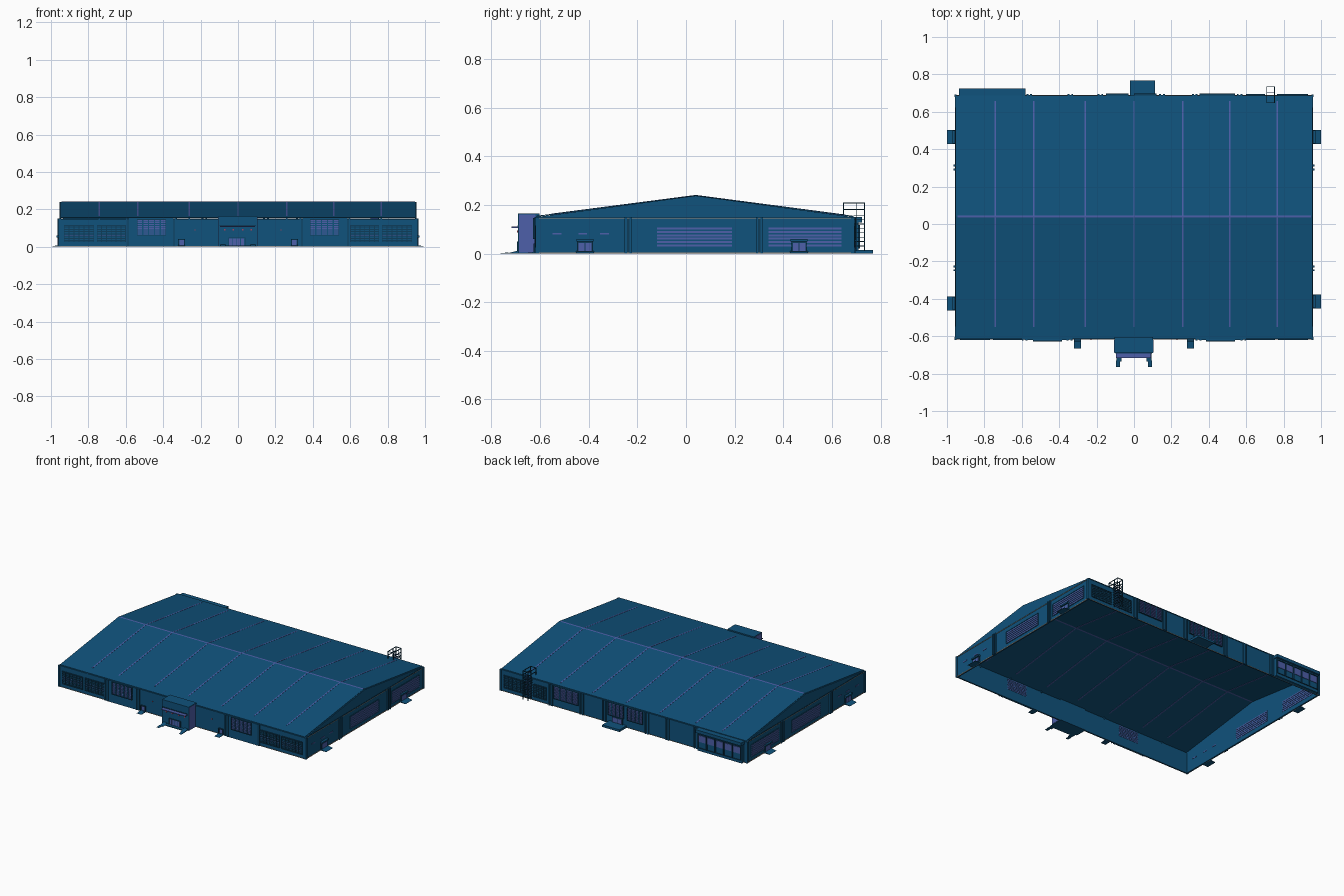
import bpy, bmesh

if "Cube" in bpy.data.objects:
    bpy.data.objects.remove(bpy.data.objects["Cube"])

def material(name, c):
    m = bpy.data.materials.new(name)
    m.diffuse_color = (*c, 1)
    m.use_nodes = True
    m.node_tree.nodes["Principled BSDF"].inputs["Base Color"].default_value = m.diffuse_color
    return m

BLUE = material("wall blue", (0.005, 0.085, 0.20))
PURPLE = material("violet trim", (0.075, 0.115, 0.40))
NAVY = material("dark frame", (0.004, 0.045, 0.10))
BEIGE = material("beige edging", (0.36, 0.27, 0.20))
RED = material("red lamp", (0.40, 0.05, 0.10))

X, YF, YB, TOP = 0.955, -0.615, 0.688, 0.148   # wall extents
RY, RZ, EZ = 0.04, 0.24, 0.155                 # ridge and eave

parts = {}

def solid(name, mat, pts, offset):
    """Prism: polygon pts swept by offset, gathered into a named part."""
    bm = parts.setdefault((name, mat), bmesh.new())
    a = [bm.verts.new(p) for p in pts]
    b = [bm.verts.new([p[i] + offset[i] for i in range(3)]) for p in pts]
    bm.faces.new(a)
    bm.faces.new(b[::-1])
    for i in range(len(a)):
        j = (i + 1) % len(a)
        bm.faces.new((a[i], b[i], b[j], a[j]))

def place(side, u, d, z):
    """Wall coordinates: u along the wall, d outward, z up."""
    return {'F': (u, YF - d, z), 'B': (u, YB + d, z),
            'R': (X + d, u, z), 'L': (-X - d, u, z)}[side]

def block(name, mat, s, u0, u1, d0, d1, z0, z1):
    pts = [place(s, u, d0, z) for u, z in ((u0, z0), (u1, z0), (u1, z1), (u0, z1))]
    p, q = place(s, 0, d0, 0), place(s, 0, d1, 0)
    solid(name, mat, pts, [q[i] - p[i] for i in range(3)])

def ramp(name, mat, s, u0, u1, d0, d1, h):
    pts = [place(s, u0, d, z) for d, z in ((d0, 0), (d1, 0), (d1, 0.001), (d0, h))]
    p, q = place(s, u0, 0, 0), place(s, u1, 0, 0)
    solid(name, mat, pts, [q[i] - p[i] for i in range(3)])

def frame(name, s, u0, u1, z0, z1, d=0.006, t=0.003, mat=None):
    mat = mat or NAVY
    block(name, mat, s, u0, u1, 0, d, z0, z0 + t)
    block(name, mat, s, u0, u1, 0, d, z1 - t, z1)
    block(name, mat, s, u0, u0 + t, 0, d, z0, z1)
    block(name, mat, s, u1 - t, u1, 0, d, z0, z1)

def louvres(name, s, u0, u1, z0, z1, n, mat, d0=-0.01, d1=0.003, fill=0.6):
    step = (z1 - z0) / n
    for i in range(n):
        block(name, mat, s, u0, u1, d0, d1, z0 + i * step, z0 + (i + fill) * step)

def lattice(name, s, u0, u1, z0, z1, cols, rows, base=0.0):
    frame(name, s, u0, u1, z0, z1, base + 0.006)
    w = (u1 - u0) / cols
    for c in range(1, cols):
        block(name, NAVY, s, u0 + c * w - 0.002, u0 + c * w + 0.002, base, base + 0.006, z0, z1)
    louvres(name + "_slats", s, u0 + 0.003, u1 - 0.003, z0 + 0.005, z1, rows, NAVY, base, base + 0.004, 0.4)

def pilaster(s, u, w=0.02, d=0.008):
    for k in (-1, 1):
        block("pilaster", BLUE, s, u + k * w / 2 - 0.005, u + k * w / 2 + 0.005, 0, d, 0, 0.15)
    block("pilaster_groove", NAVY, s, u - w / 2, u + w / 2, 0, 0.003, 0, 0.148)

# Shell: open-bottomed walls with gables
block("front_wall", BLUE, 'F', -X, X, -0.008, 0, 0, TOP)
block("back_wall", BLUE, 'B', -X, X, -0.008, 0, 0, TOP)
for s, k in (('R', 1), ('L', -1)):
    gable = [(k * X, YF, 0), (k * X, YB, 0), (k * X, YB, 0.15), (k * X, RY, RZ - 0.002), (k * X, YF, 0.15)]
    solid("side_wall", BLUE, gable, (-k * 0.008, 0, 0))
    block("side_band", NAVY, s, YF, YB, 0, 0.002, 0.146, 0.151)
    block("side_trim", BEIGE, s, YF, YB, 0, 0.003, 0.144, 0.146)
    block("base_trim", BEIGE, s, YF, YB, 0, 0.003, 0, 0.004)
for s in 'FB':
    block("base_trim", BEIGE, s, -X, X, 0, 0.002, 0, 0.003)
    for k in (-1, 1):
        block("corner_post", BLUE, s, k * X - 0.006, k * X + 0.006, -0.01, 0.004, 0, 0.15)

# Gable roof with violet seams that also show underneath
def roof_slope(name, mat, x0, x1, lift, thick, margin):
    for ye, m in ((YF, margin), (YB, margin * 0.5)):
        f = m / abs(RY - ye)
        y, z = ye + (RY - ye) * f, EZ + (RZ - EZ) * f
        solid(name, mat, [(x0, y, z + lift), (x0, RY, RZ + lift), (x0, RY, RZ + lift - thick),
                          (x0, y, z + lift - thick)], (x1 - x0, 0, 0))

roof_slope("roof", BLUE, -0.948, 0.948, 0.0, 0.004, 0.0)
seams = (-0.742, -0.537, -0.26, 0.0, 0.26, 0.513, 0.765)
for x in seams:
    roof_slope("roof_seam", PURPLE, x - 0.004, x + 0.004, 0.001, 0.0065, 0.063)
    for s in 'FB':
        block("eave_bracket", BLUE, s, x - 0.004, x + 0.004, -0.012, -0.002, 0.14, 0.155)
for dz in (0.0012, -0.0045):
    solid("ridge_cap", PURPLE, [(-0.945, RY - 0.006, RZ - 0.001 + dz), (-0.945, RY, RZ + dz),
                                (-0.945, RY + 0.006, RZ - 0.001 + dz)], (1.89, 0, 0))

# Front: mirrored window bays, side doors and ramps
for k in (-1, 1):
    def span(a, b):
        return sorted((k * a, k * b))
    for a, b in ((0.60, 0.755), (0.77, 0.93)):
        u = span(a, b)
        lattice("front_grille", 'F', *u, 0.025, 0.115, 6, 7)
        louvres("front_grille_blind", 'F', *u, 0.045, 0.105, 4, PURPLE, 0, 0.002, 0.15)
    u = span(0.585, 0.345)
    block("front_bay", BLUE, 'F', *u, 0, 0.006, 0, 0.15)
    u = span(0.54, 0.385)
    frame("bay_window_frame", 'F', *u, 0.06, 0.147, 0.014)
    louvres("bay_window", 'F', *u, 0.066, 0.146, 8, PURPLE, -0.01, 0.009)
    for i in range(1, 5):
        c = u[0] + i * (u[1] - u[0]) / 5
        block("bay_mullion", BLUE, 'F', c - 0.003, c + 0.003, 0, 0.014, 0.062, 0.147)
    block("bay_sill", BEIGE, 'F', *u, 0, 0.012, 0.059, 0.061)
    pilaster('F', k * 0.585)
    pilaster('F', k * 0.345)
    u = span(0.283, 0.32)
    frame("small_door_frame", 'F', *u, 0.004, 0.042, 0.012)
    block("small_door", PURPLE, 'F', u[0] + 0.006, u[1] - 0.006, 0, 0.004, 0.006, 0.036)
    ramp("small_ramp", BLUE, 'F', *u, 0.0, 0.05, 0.008)
    block("front_lamp", RED, 'F', k * 0.23 - 0.003, k * 0.23 + 0.003, 0, 0.006, 0.088, 0.093)

# Entrance porch with canopy and flanking ramps
block("porch", BLUE, 'F', -0.105, 0.102, -0.012, 0.075, 0, 0.165)
for u in (-0.106, 0.102):
    block("porch_cheek", PURPLE, 'F', u, u + 0.001, 0.004, 0.072, 0.004, 0.161)
block("porch_canopy", PURPLE, 'F', -0.095, 0.092, 0.075, 0.102, 0.106, 0.111)
block("porch_lintel", NAVY, 'F', -0.1, 0.097, 0.075, 0.078, 0.112, 0.116)
for u in (-0.07, -0.025, 0.025, 0.07):
    block("porch_lamp", RED, 'F', u - 0.004, u + 0.004, 0.075, 0.08, 0.086, 0.094)
frame("porch_door_frame", 'F', -0.052, 0.04, 0.004, 0.05, 0.08)
for i in range(4):
    u = -0.047 + i * 0.021
    block("porch_door", PURPLE, 'F', u, u + 0.017, 0.075, 0.078, 0.006, 0.045)
block("porch_step", BLUE, 'F', -0.095, 0.092, 0.075, 0.098, 0, 0.006)
for k in (-1, 1):
    u = sorted((k * 0.068, k * 0.094))
    ramp("porch_ramp", BLUE, 'F', *u, 0.075, 0.12, 0.012)
    u = sorted((k * 0.076, k * 0.096))
    ramp("porch_ramp", BLUE, 'F', *u, 0.115, 0.15, 0.005)

# Sides: louvred windows, double doors, ramps and pilasters
for s, dy in (('R', 0.0), ('L', -0.01)):
    for u0, u1 in ((-0.12, 0.19), (0.34, 0.64)):
        louvres("side_louvre", s, u0, u1, 0.03, 0.112, 6, PURPLE)
        frame("side_louvre_frame", s, u0 - 0.004, u1 + 0.004, 0.026, 0.115, 0.003, 0.002, BLUE)
    for c in (-0.415 + dy, 0.465):
        block("side_door_case", NAVY, s, c - 0.033, c + 0.033, 0, 0.008, 0.008, 0.06)
        for k in (-1, 1):
            block("side_door", PURPLE, s, c + k * 0.014 - 0.012, c + k * 0.014 + 0.012, 0, 0.01, 0.01, 0.044)
        block("side_door_canopy", BLUE, s, c - 0.035, c + 0.035, 0, 0.016, 0.05, 0.06)
        ramp("side_ramp", BLUE, s, c - 0.037, c + 0.037, 0, 0.045, 0.01)
    for u in (-0.53, -0.425, -0.335):
        block("side_vent", PURPLE, s, u - 0.018, u + 0.018, -0.01, 0.003, 0.078, 0.084)
    for u in (-0.237, 0.302):
        pilaster(s, u, 0.02, 0.009)
    for u in (-0.61, 0.683):
        block("side_corner", BLUE, s, u - 0.005, u + 0.005, 0, 0.005, 0, 0.15)

# Back: projecting bay, window panels and loading dock
block("back_bay", BLUE, 'B', -0.93, -0.585, 0, 0.022, 0, 0.145)
block("back_bay_hood", BLUE, 'B', -0.935, -0.58, 0, 0.036, 0.128, 0.15)
for i in range(5):
    u = -0.92 + i * 0.067
    block("back_bay_glass", PURPLE, 'B', u, u + 0.056, 0.022, 0.025, 0.065, 0.11)
    frame("back_bay_frame", 'B', u - 0.004, u + 0.06, 0.02, 0.118, 0.028)
for u0, u1 in ((-0.15, -0.03), (0.0, 0.12), (0.35, 0.54)):
    frame("back_window_frame", 'B', u0, u1, 0.055, 0.147, 0.01)
    louvres("back_window", 'B', u0, u1, 0.06, 0.146, 8, PURPLE, -0.01, 0.005)
    for i in range(1, 4):
        c = u0 + i * (u1 - u0) / 4
        block("back_mullion", BLUE, 'B', c - 0.003, c + 0.003, 0, 0.009, 0.058, 0.146)
for u0, u1 in ((0.60, 0.70), (0.765, 0.93)):
    lattice("back_grille", 'B', u0, u1, 0.025, 0.115, 5, 7)
for u in (-0.56, -0.34, -0.18, 0.15, 0.325, 0.565):
    pilaster('B', u)
block("loading_dock", BLUE, 'B', -0.022, 0.112, 0, 0.08, 0, 0.015)
block("dock_door", NAVY, 'B', 0.005, 0.085, 0, 0.008, 0.015, 0.055)
for u in (0.01, 0.048):
    block("dock_door_leaf", PURPLE, 'B', u, u + 0.032, 0.008, 0.01, 0.017, 0.05)

# Caged roof ladder
L0, L1 = 0.708, 0.753
for u in (L0, L1 - 0.004):
    for d in (0.012, 0.044):
        block("ladder_post", NAVY, 'B', u, u + 0.004, d, d + 0.004, 0.01, 0.21)
    block("ladder_post", NAVY, 'B', u, u + 0.004, -0.042, -0.038, 0.155, 0.21)
    for z in (0.18, 0.206):
        block("ladder_handrail", NAVY, 'B', u, u + 0.004, -0.042, 0.048, z, z + 0.004)
    for i in range(8):
        block("ladder_hoop", NAVY, 'B', u, u + 0.004, 0.0, 0.048, 0.03 + i * 0.018, 0.033 + i * 0.018)
for i in range(14):
    block("ladder_rung", PURPLE, 'B', L0, L1, 0.013, 0.016, 0.016 + i * 0.012, 0.019 + i * 0.012)
for i in range(8):
    block("ladder_hoop", NAVY, 'B', L0, L1, 0.045, 0.048, 0.03 + i * 0.018, 0.033 + i * 0.018)
for d in (-0.042, 0.044):
    block("ladder_handrail", NAVY, 'B', L0, L1, d, d + 0.004, 0.206, 0.21)

# Turn gathered parts into objects
for (name, mat), bm in parts.items():
    bmesh.ops.recalc_face_normals(bm, faces=bm.faces)
    me = bpy.data.meshes.new(name)
    bm.to_mesh(me)
    bm.free()
    me.materials.append(mat)
    bpy.context.collection.objects.link(bpy.data.objects.new(name, me))
